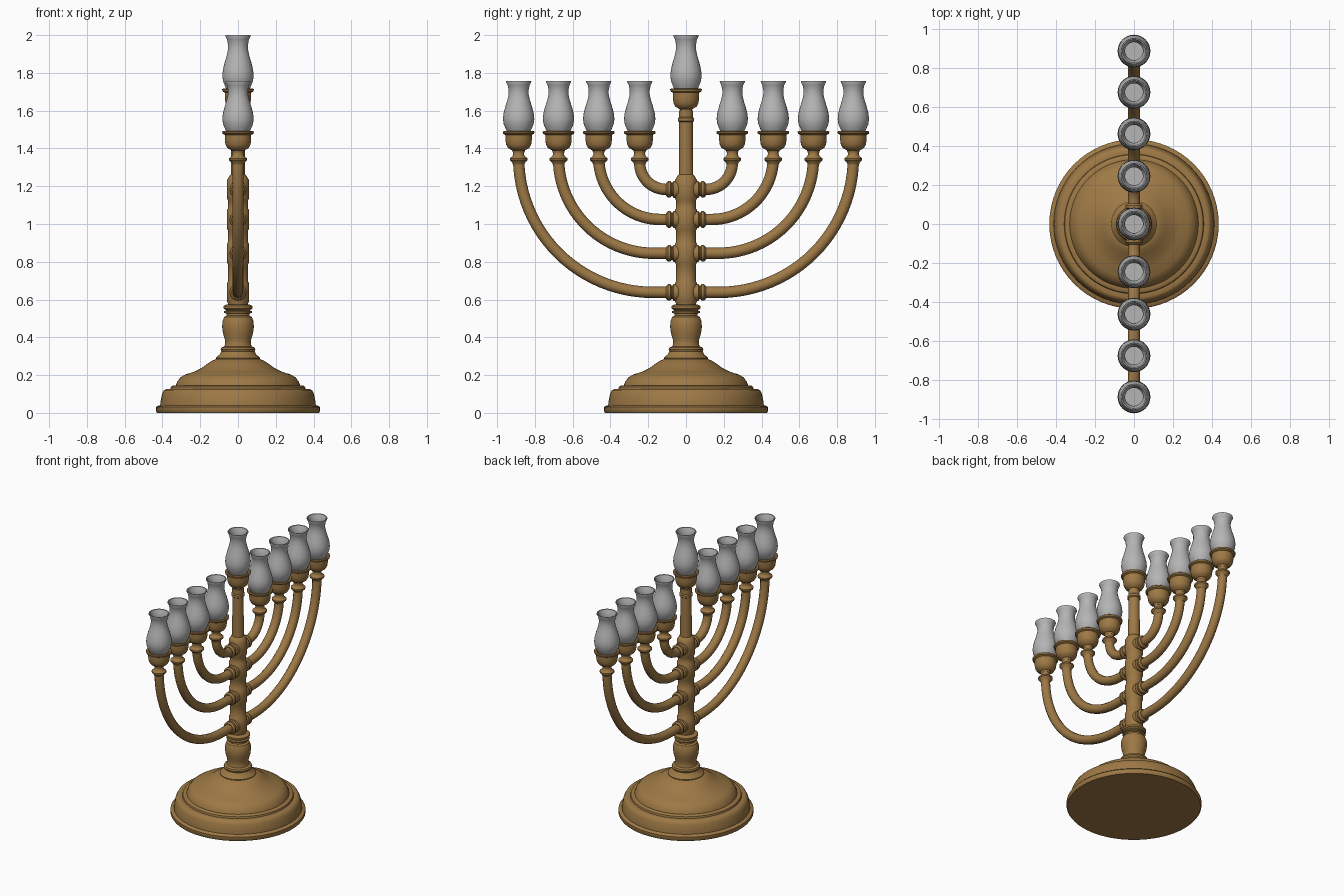
import bpy, bmesh, math

cube = bpy.data.objects.get("Cube")
if cube:
    bpy.data.objects.remove(cube, do_unlink=True)


def material(name, color):
    mat = bpy.data.materials.new(name)
    mat.use_nodes = True
    mat.diffuse_color = color
    bsdf = next(n for n in mat.node_tree.nodes if n.type == "BSDF_PRINCIPLED")
    bsdf.inputs["Base Color"].default_value = color
    return mat


BRONZE = material("bronze", (0.34, 0.19, 0.06, 1))
GLASS = material("grey_glass", (0.46, 0.46, 0.46, 1))


def add_object(name, mesh, mat):
    obj = bpy.data.objects.new(name, mesh)
    bpy.context.collection.objects.link(obj)
    mesh.materials.clear()
    mesh.materials.append(mat)
    bpy.ops.object.select_all(action="DESELECT")
    obj.select_set(True)
    bpy.context.view_layer.objects.active = obj
    bpy.ops.object.shade_smooth_by_angle(angle=math.radians(40))
    return obj


def lathe(name, profile, mat, steps=40):
    """Revolve (radius, height) points around the z axis."""
    bm = bmesh.new()
    verts = [bm.verts.new((r, 0, z)) for r, z in profile]
    edges = [bm.edges.new(pair) for pair in zip(verts, verts[1:])]
    bmesh.ops.spin(bm, geom=verts + edges, cent=(0, 0, 0), axis=(0, 0, 1),
                   angle=math.tau, steps=steps)
    bmesh.ops.remove_doubles(bm, verts=bm.verts, dist=0.0005)
    bmesh.ops.recalc_face_normals(bm, faces=bm.faces)
    mesh = bpy.data.meshes.new(name)
    bm.to_mesh(mesh)
    bm.free()
    return add_object(name, mesh, mat)


def tube(name, points, radius, mat):
    """Sweep a round tube along a path."""
    curve = bpy.data.curves.new(name + "_path", "CURVE")
    curve.dimensions = "3D"
    curve.bevel_depth = radius
    curve.bevel_resolution = 4
    curve.use_fill_caps = True
    spline = curve.splines.new("POLY")
    spline.points.add(len(points) - 1)
    for point, co in zip(spline.points, points):
        point.co = (*co, 1)
    path = bpy.data.objects.new(name + "_path", curve)
    bpy.context.collection.objects.link(path)
    graph = bpy.context.evaluated_depsgraph_get()
    mesh = bpy.data.meshes.new_from_object(path.evaluated_get(graph))
    bpy.data.objects.remove(path, do_unlink=True)
    return add_object(name, mesh, mat)


# Domed foot with stepped rims
lathe("foot", [
    (0, 0), (.428, 0), (.434, .008), (.434, .03), (.427, .037), (.412, .04),
    (.41, .06), (.402, .1), (.392, .12), (.38, .126), (.358, .126),
    (.355, .138), (.345, .144), (.33, .144), (.322, .165), (.305, .188),
    (.28, .203), (.235, .217), (.195, .236), (.16, .262), (.135, .278),
    (.115, .285), (0, .285)], BRONZE, 64)

# Turned baluster between foot and stem
lathe("baluster", [
    (0, .28), (.115, .28), (.117, .29), (.108, .3), (.096, .31), (.088, .325),
    (.092, .335), (.088, .346), (.072, .352), (.068, .368), (.07, .39),
    (.079, .42), (.084, .455), (.082, .485), (.073, .508), (.06, .515),
    (.06, .525), (.073, .53), (.073, .538), (.062, .543), (.078, .553),
    (.078, .565), (.06, .575), (0, .575)], BRONZE)

# (reach, height where the arm joins the stem)
ARMS = [(.886, .638), (.675, .845), (.462, 1.024), (.245, 1.183)]
ARM_TOP = 1.35

# Stem, swelling slightly at each arm joint
stem = [(0, .56), (.054, .56)]
for reach, z in ARMS:
    stem += [(.052, z - .06), (.058, z - .05), (.058, z + .05), (.052, z + .06)]
stem += [(.046, 1.255), (.038, 1.262), (.036, 1.54), (.043, 1.545),
         (.043, 1.56), (.037, 1.566), (.037, 1.6), (0, 1.6)]
lathe("stem", stem, BRONZE)

# Heights in these profiles are relative to the cup rim
CUP = [(0, -.112), (.03, -.112), (.034, -.1), (.056, -.088), (.066, -.07),
       (.07, -.045), (.07, -.018), (.082, -.012), (.084, -.002), (.079, .002),
       (.066, 0), (.062, -.01), (0, -.01)]
COLLAR = [(0, -.175), (.03, -.175), (.034, -.165), (.047, -.152),
          (.047, -.142), (.033, -.132), (.029, -.122), (.029, -.105), (0, -.105)]
SHADE = [(0, -.008), (.058, -.008), (.068, .012), (.079, .038), (.083, .065),
         (.08, .095), (.071, .13), (.06, .165), (.053, .195), (.053, .22),
         (.058, .245), (.067, .262), (.066, .267), (.06, .266), (.05, .242),
         (.046, .22), (.046, .195), (.053, .165), (.064, .13), (.073, .095),
         (.076, .065), (.07, .035), (.055, .004), (0, .004)]
SOCKET = [(0, .04), (.045, .04), (.045, .066), (.036, .071), (.036, .077),
          (.044, .083), (.044, .095), (.034, .105), (0, .105)]


def lamp(prefix, y, z, stretch=1.0):
    for part, profile, mat in (("cup", CUP, BRONZE), ("glass_shade", SHADE, GLASS)):
        obj = lathe(prefix + part, profile, mat, 32)
        obj.location = (0, y, z)
        obj.scale.z = stretch


# Centre lamp stands taller than the rest
lamp("centre_", 0, 1.715, 2 * .5335 - 0)

# Mirrored arms, each a quarter arc with a straight lead into the stem
for side, label in ((-1, "front"), (1, "back")):
    for number, (reach, z) in enumerate(ARMS, 1):
        prefix = f"{label}_arm_{number}_"
        radius = min(ARM_TOP - z, reach - .105)
        points = [(0, side * .03, z)]
        for i in range(25):
            a = math.pi / 2 * i / 24
            points.append((0, side * (reach - radius + radius * math.sin(a)),
                           z + radius * (1 - math.cos(a))))
        points.append((0, side * reach, ARM_TOP + .01))
        tube(prefix + "tube", points, .03, BRONZE)

        socket = lathe(prefix + "socket", SOCKET, BRONZE, 24)
        socket.location.z = z
        socket.rotation_euler.x = -side * math.pi / 2

        collar = lathe(prefix + "collar", COLLAR, BRONZE, 24)
        collar.location = (0, side * reach, 1.49)
        lamp(prefix, side * reach, 1.49)
